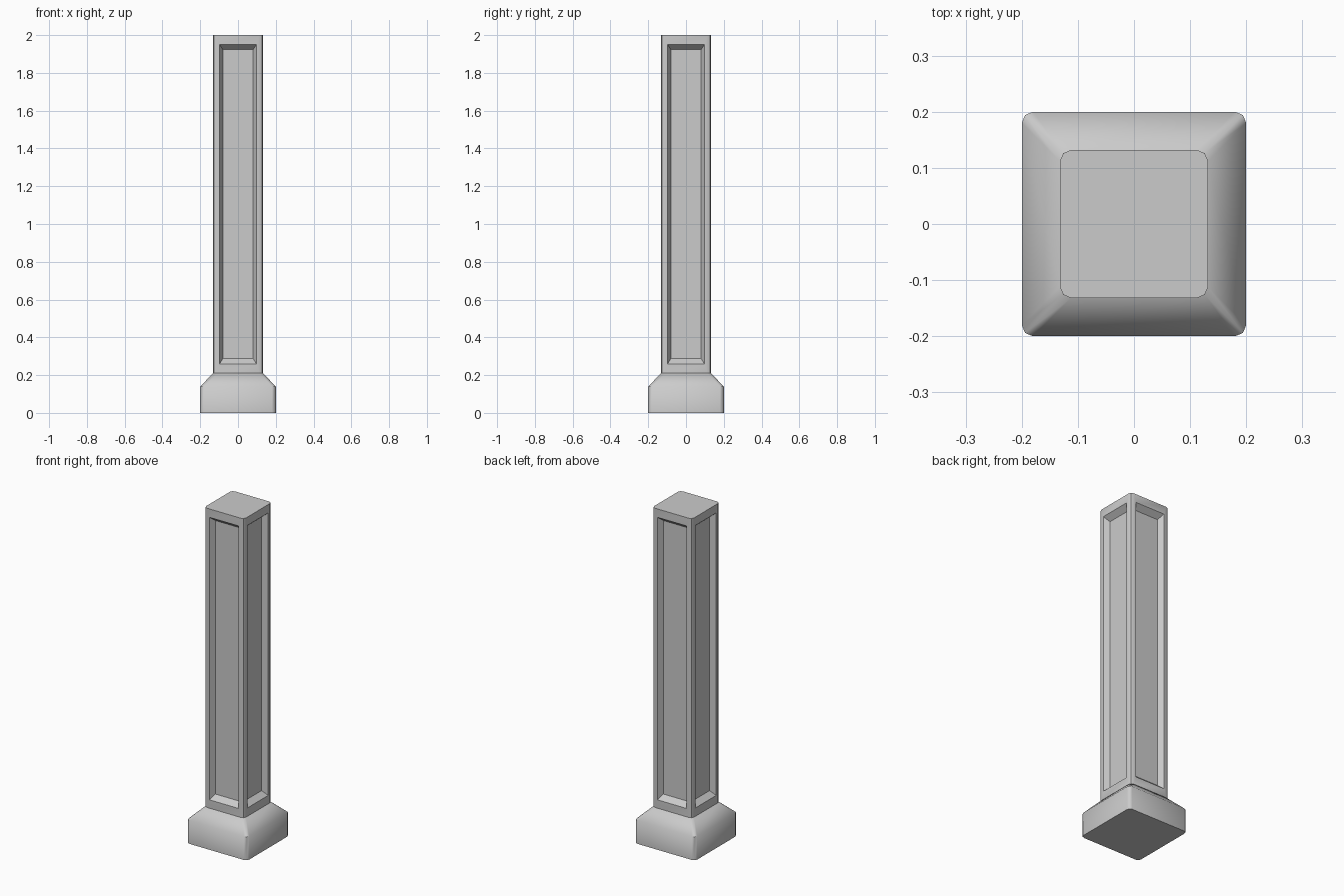
import bpy, bmesh, math

if "Cube" in bpy.data.objects:
    bpy.data.objects.remove(bpy.data.objects["Cube"])


def ring(bm, half, z, r=0.02, seg=2):
    """Square loop with rounded corners."""
    verts = []
    for k in range(4):
        mid = math.radians(45 + 90 * k)
        cx = math.copysign(half - r, math.cos(mid))
        cy = math.copysign(half - r, math.sin(mid))
        for i in range(seg + 1):
            a = math.radians(90 * k + 90 * i / seg)
            verts.append(bm.verts.new((cx + r * math.cos(a), cy + r * math.sin(a), z)))
    return verts


def loft(bm, levels):
    """Join stacked rings and cap both ends."""
    rings = [ring(bm, h, z) for h, z in levels]
    for a, b in zip(rings, rings[1:]):
        n = len(a)
        for i in range(n):
            j = (i + 1) % n
            bm.faces.new((a[i], a[j], b[j], b[i]))
    bm.faces.new(rings[0][::-1])
    bm.faces.new(rings[-1])
    bm.normal_update()


def finish(bm, name, angle):
    me = bpy.data.meshes.new(name)
    bm.to_mesh(me)
    bm.free()
    ob = bpy.data.objects.new(name, me)
    bpy.context.collection.objects.link(ob)
    bpy.ops.object.select_all(action='DESELECT')
    ob.select_set(True)
    bpy.context.view_layer.objects.active = ob
    bpy.ops.object.shade_smooth_by_angle(angle=math.radians(angle))


def set_heights(faces, low, high):
    for f in faces:
        mid = f.calc_center_median().z
        for v in f.verts:
            v.co.z = low if v.co.z < mid else high


# Plinth with sloped shoulder
bm = bmesh.new()
loft(bm, [(0.2, 0), (0.2, 0.14), (0.132, 0.21)])
finish(bm, "plinth", 50)

# Shaft with a recessed panel on each side
bm = bmesh.new()
loft(bm, [(0.132, 0.21), (0.132, 2.0)])
sides = [f for f in bm.faces if abs(f.normal.z) < 0.1 and f.calc_area() > 0.2]
bmesh.ops.inset_individual(bm, faces=sides, thickness=0.021, depth=0)
set_heights(sides, 0.26, 1.95)
bmesh.ops.inset_individual(bm, faces=sides, thickness=0.024, depth=-0.032)
set_heights(sides, 0.287, 1.923)
finish(bm, "shaft", 30)
